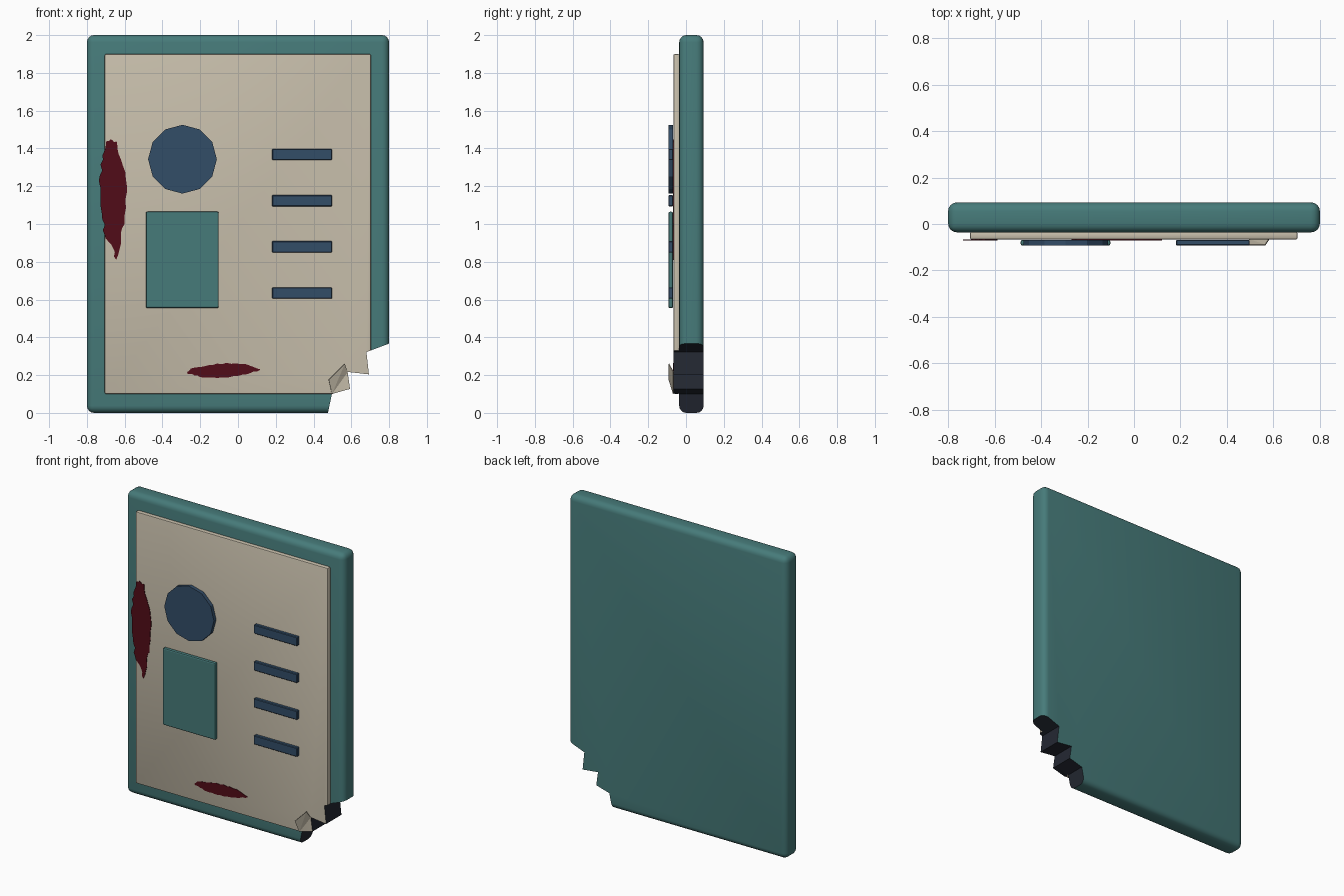
import bpy, bmesh, math, random
from mathutils import Vector

if "Cube" in bpy.data.objects:
    bpy.data.objects.remove(bpy.data.objects["Cube"])

random.seed(4)


def material(name, rgb):
    m = bpy.data.materials.new(name)
    m.diffuse_color = [(c / 255) ** 2.2 for c in rgb] + [1]
    m.use_nodes = True
    m.node_tree.nodes["Principled BSDF"].inputs["Base Color"].default_value = m.diffuse_color
    return m


TEAL = material("teal", (72, 122, 121))
CREAM = material("cream", (196, 187, 168))
NAVY = material("navy", (54, 78, 103))
RED = material("dark_red", (82, 20, 30))
DARK = material("torn_core", (40, 44, 53))


def finish(name, bm, mat):
    bmesh.ops.recalc_face_normals(bm, faces=bm.faces)
    me = bpy.data.meshes.new(name)
    bm.to_mesh(me)
    bm.free()
    ob = bpy.data.objects.new(name, me)
    bpy.context.collection.objects.link(ob)
    me.materials.append(mat)
    return ob


def apply(ob, mod):
    bpy.ops.object.select_all(action='DESELECT')
    bpy.context.view_layer.objects.active = ob
    ob.select_set(True)
    bpy.ops.object.modifier_apply(modifier=mod.name)


def prism(name, pts, y0, y1, mat):
    """Extrude an (x, z) outline from y0 to y1."""
    bm = bmesh.new()
    f = bm.faces.new([bm.verts.new((x, y0, z)) for x, z in pts])
    ext = bmesh.ops.extrude_face_region(bm, geom=[f])["geom"]
    verts = [v for v in ext if isinstance(v, bmesh.types.BMVert)]
    bmesh.ops.translate(bm, vec=(0, y1 - y0, 0), verts=verts)
    return finish(name, bm, mat)


def slab(name, x0, x1, y0, y1, z0, z1, mat, bevel, segments=1):
    ob = prism(name, [(x0, z0), (x1, z0), (x1, z1), (x0, z1)], y0, y1, mat)
    mod = ob.modifiers.new("bevel", 'BEVEL')
    mod.width, mod.segments = bevel, segments
    apply(ob, mod)
    return ob


# Backing board and the sheet mounted on it
board = slab("backing_board", -0.8, 0.8, -0.036, 0.093, 0, 2, TEAL, 0.038, 4)
sheet = slab("front_sheet", -0.706, 0.704, -0.067, -0.034, 0.10, 1.90, CREAM, 0.008, 2)

# Torn bottom corner, cut from both with a dark broken edge
tear = [(0.46, -0.1), (0.476, 0), (0.497, 0.1), (0.593, 0.127), (0.58, 0.217),
        (0.693, 0.204), (0.68, 0.322), (0.8, 0.367), (0.95, 0.42), (0.95, -0.1)]
cutter = prism("tear_cutter", tear, -0.3, 0.3, DARK)
cutter.hide_render = True
for ob in (board, sheet):
    ob.data.materials.append(DARK)
    mod = ob.modifiers.new("tear", 'BOOLEAN')
    mod.operation, mod.solver = 'DIFFERENCE', 'EXACT'
    mod.material_mode = 'TRANSFER'
    mod.object = cutter
    apply(ob, mod)
    bpy.ops.object.shade_smooth_by_angle(angle=math.radians(35))
bpy.data.objects.remove(cutter)

# Curled flap of sheet beside the tear
bm = bmesh.new()
a, b, c, d = [bm.verts.new(p) for p in ((0.497, -0.067, 0.10), (0.58, -0.067, 0.217),
                                        (0.565, -0.09, 0.26), (0.48, -0.09, 0.175))]
bm.faces.new((a, b, c))
bm.faces.new((a, c, d))
flap = finish("curled_flap", bm, CREAM)
mod = flap.modifiers.new("thickness", 'SOLIDIFY')
mod.thickness, mod.offset = 0.004, 0
apply(flap, mod)

# Raised picture disc, picture block and text bars
disc = [(-0.294 + 0.182 * math.cos(i * math.tau / 12), 1.343 + 0.182 * math.sin(i * math.tau / 12))
        for i in range(12)]
prism("picture_disc", disc, -0.092, -0.068, NAVY)
slab("picture_block", -0.488, -0.102, -0.093, -0.068, 0.555, 1.065, TEAL, 0.008, 2)
for i in range(4):
    z = 1.368 - 0.2445 * i
    slab(f"raised_bar_{i + 1}", 0.18, 0.498, -0.093, -0.068, z - 0.03, z + 0.03, NAVY, 0.004)


# Ragged stains lying on the sheet
def stain(name, keys, jag):
    pts = []
    for i, p in enumerate(keys):
        p, q = Vector(p), Vector(keys[(i + 1) % len(keys)])
        side = Vector((q - p).orthogonal()).normalized()
        pts.append(p)
        for t in (0.25, 0.5, 0.75):
            pts.append(p.lerp(q, t) + side * random.uniform(-jag, jag))
    prism(name, pts, -0.070, -0.066, RED)


stain("side_stain", [(-0.665, 1.445), (-0.64, 1.435), (-0.61, 1.31), (-0.588, 1.17), (-0.60, 1.0),
                     (-0.62, 0.93), (-0.645, 0.81), (-0.67, 0.89), (-0.705, 0.94), (-0.72, 1.05),
                     (-0.737, 1.23), (-0.715, 1.34), (-0.70, 1.43)], 0.009)
stain("lower_stain", [(-0.27, 0.21), (-0.25, 0.235), (-0.16, 0.252), (-0.06, 0.265), (0.04, 0.258),
                      (0.12, 0.23), (0.05, 0.205), (-0.05, 0.188), (-0.17, 0.186), (-0.23, 0.198)], 0.004)
